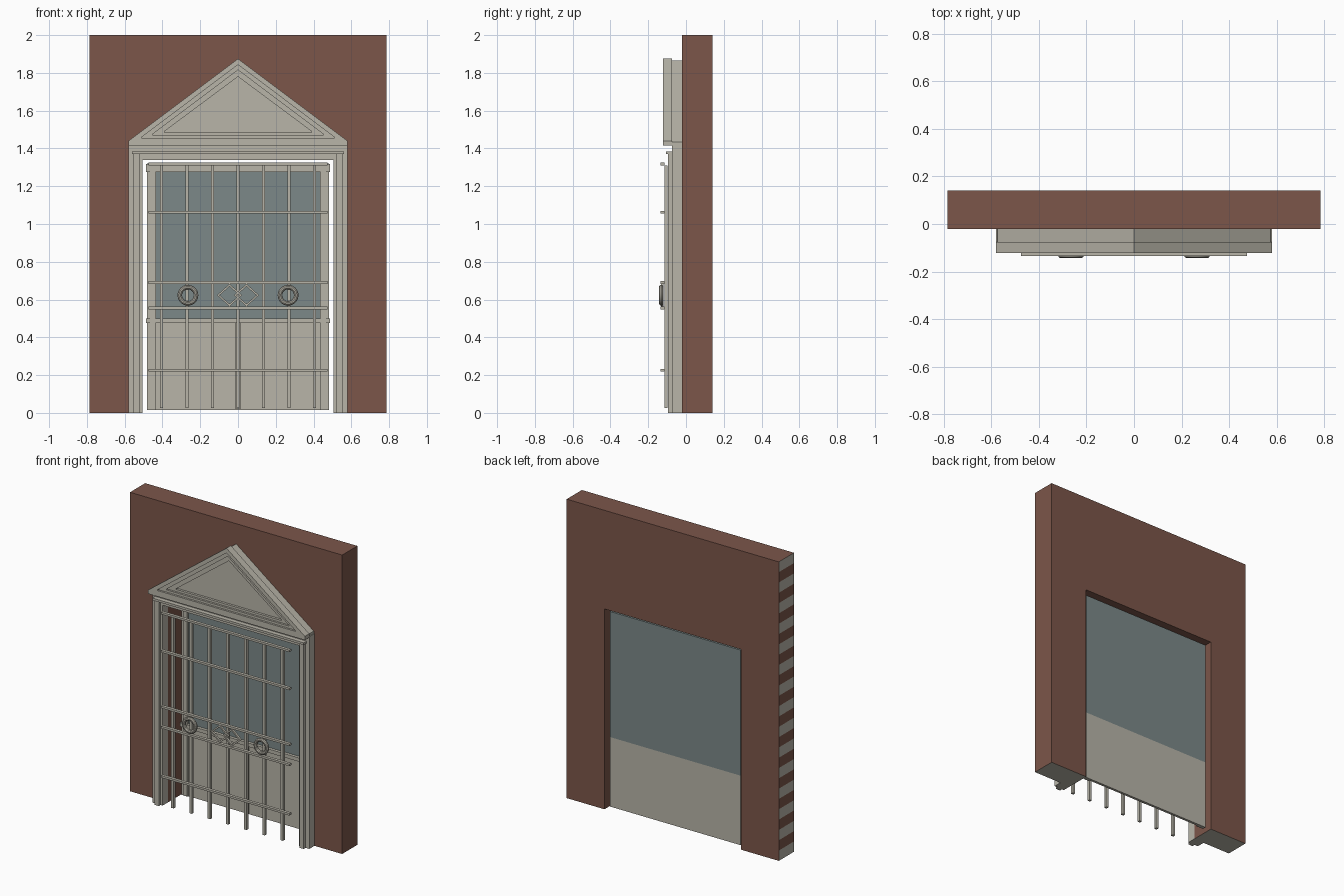
import bpy, bmesh, math

cube = bpy.data.objects.get("Cube")
if cube:
    bpy.data.objects.remove(cube, do_unlink=True)


def material(name, rgb):
    m = bpy.data.materials.new(name)
    m.use_nodes = True
    m.diffuse_color = (*rgb, 1)
    m.node_tree.nodes["Principled BSDF"].inputs["Base Color"].default_value = (*rgb, 1)
    return m


BRICK = material("brick brown", (0.20, 0.093, 0.068))
STONE = material("warm stone", (0.48, 0.46, 0.395))
GLASS = material("blue grey glass", (0.20, 0.25, 0.25))


def finish(name, bm, *mats):
    bmesh.ops.recalc_face_normals(bm, faces=bm.faces)
    mesh = bpy.data.meshes.new(name)
    bm.to_mesh(mesh)
    bm.free()
    for m in mats:
        mesh.materials.append(m)
    ob = bpy.data.objects.new(name, mesh)
    bpy.context.collection.objects.link(ob)
    return ob


def prism(name, pts, y0, y1, mat, hole=None):
    """Extrude an x-z outline from y0 to y1, with an optional matching hole outline."""
    bm = bmesh.new()
    n = len(pts)

    def loop(outline, y):
        return [bm.verts.new((x, y, z)) for x, z in outline]

    def bridge(a, b):
        for i in range(n):
            j = (i + 1) % n
            bm.faces.new((a[i], a[j], b[j], b[i]))

    front, back = loop(pts, y0), loop(pts, y1)
    bridge(front, back)
    if hole:
        inner_front, inner_back = loop(hole, y0), loop(hole, y1)
        bridge(inner_front, inner_back)
        bridge(front, inner_front)
        bridge(back, inner_back)
    else:
        bm.faces.new(front)
        bm.faces.new(back)
    return finish(name, bm, mat)


def box(name, x0, x1, y0, y1, z0, z1, mat=STONE):
    return prism(name, [(x0, z0), (x1, z0), (x1, z1), (x0, z1)], y0, y1, mat)


# Wall with a doorway; its left edge is divided into courses
W, DOOR, HEAD, COURSES = 0.785, 0.505, 1.34, 29
outline = [(-W, 2 * i / COURSES) for i in range(COURSES + 1)]
outline += [(W, 2), (W, 0), (DOOR, 0), (DOOR, HEAD), (-DOOR, HEAD), (-DOOR, 0)]
wall = prism("wall", outline, -0.02, 0.14, BRICK)
wall.data.materials.append(STONE)
for f in wall.data.polygons:
    c = f.center
    underside = c.z < 0.001
    course = f.normal.x < -0.9 and c.x < -0.7 and int(c.z * COURSES / 2) % 2 == 0
    f.material_index = int(underside or course)

# Window and lower panel set deep in the doorway
box("window_glass", -0.483, 0.483, 0.10, 0.115, 0.48, 1.32, GLASS)
box("lower_panel", -0.483, 0.483, 0.098, 0.115, 0.015, 0.48)
box("panel_batten", -0.013, 0.013, 0.09, 0.098, 0.02, 0.475)
box("top_rail", -0.487, 0.487, 0.08, 0.10, 1.275, 1.318)
box("middle_rail", -0.487, 0.487, 0.08, 0.10, 0.475, 0.50)

# Door surround, mirrored left and right
for side, s in (("left", 1), ("right", -1)):
    box(f"{side}_stile", s * 0.483, s * 0.435, 0.09, 0.10, 0.015, 1.275)
    box(f"{side}_stile_bead", s * 0.465, s * 0.437, 0.083, 0.09, 0.02, 1.275)
    box(f"{side}_jamb", s * 0.58, s * DOOR, -0.075, -0.02, 0, HEAD)
    box(f"{side}_jamb_moulding", s * 0.553, s * 0.52, -0.095, -0.075, 0, 1.37)
box("lintel", -0.58, 0.58, -0.075, -0.02, HEAD, 1.42)
box("lintel_moulding", -0.56, 0.56, -0.105, -0.075, 1.37, 1.385)


# Pediment: gabled block with stepped mouldings around a recessed centre
def gable(half, base, eave, apex):
    return [(-half, base), (half, base), (half, eave), (0, apex), (-half, eave)]


prism("pediment_back", gable(0.575, 1.418, 1.435, 1.865), -0.08, -0.02, STONE)
steps = [gable(0.58, 1.415, 1.44, 1.875), gable(0.51, 1.455, 1.46, 1.843),
         gable(0.453, 1.47, 1.475, 1.815), gable(0.39, 1.485, 1.49, 1.78)]
for i in range(3):
    prism(f"pediment_moulding_{i + 1}", steps[i], -0.122 + i * 0.013, -0.075,
          STONE, hole=steps[i + 1])

# Iron-style grille
for i in range(-3, 4):
    x = i * 0.135
    box(f"grille_bar_{i + 4}", x - 0.009, x + 0.009, -0.115, -0.097, 0.025, 1.31)
for i, z in enumerate((0.225, 0.555, 0.69, 1.063, 1.318)):
    box(f"grille_rail_{i + 1}", -0.475, 0.475, -0.135, -0.115, z - 0.007, z + 0.007)

# Grille ornaments: a ring each side and interlaced diamonds in the middle
MID = 0.623


def diamond(x, w, h):
    return [(x - w, MID), (x, MID - h), (x + w, MID), (x, MID + h)]


for side, s in (("left", 1), ("right", -1)):
    bpy.ops.mesh.primitive_torus_add(location=(s * 0.265, -0.131, MID),
                                     rotation=(math.pi / 2, 0, 0),
                                     major_radius=0.043, minor_radius=0.012,
                                     major_segments=32, minor_segments=10)
    ring = bpy.context.object
    ring.name = f"{side}_ring"
    ring.data.materials.append(STONE)
    bpy.ops.object.shade_smooth_by_angle()
    x = s * 0.045
    prism(f"{side}_diamond", diamond(x, 0.066, 0.06), -0.132 - s * 0.001, -0.118,
          STONE, hole=diamond(x, 0.052, 0.046))
